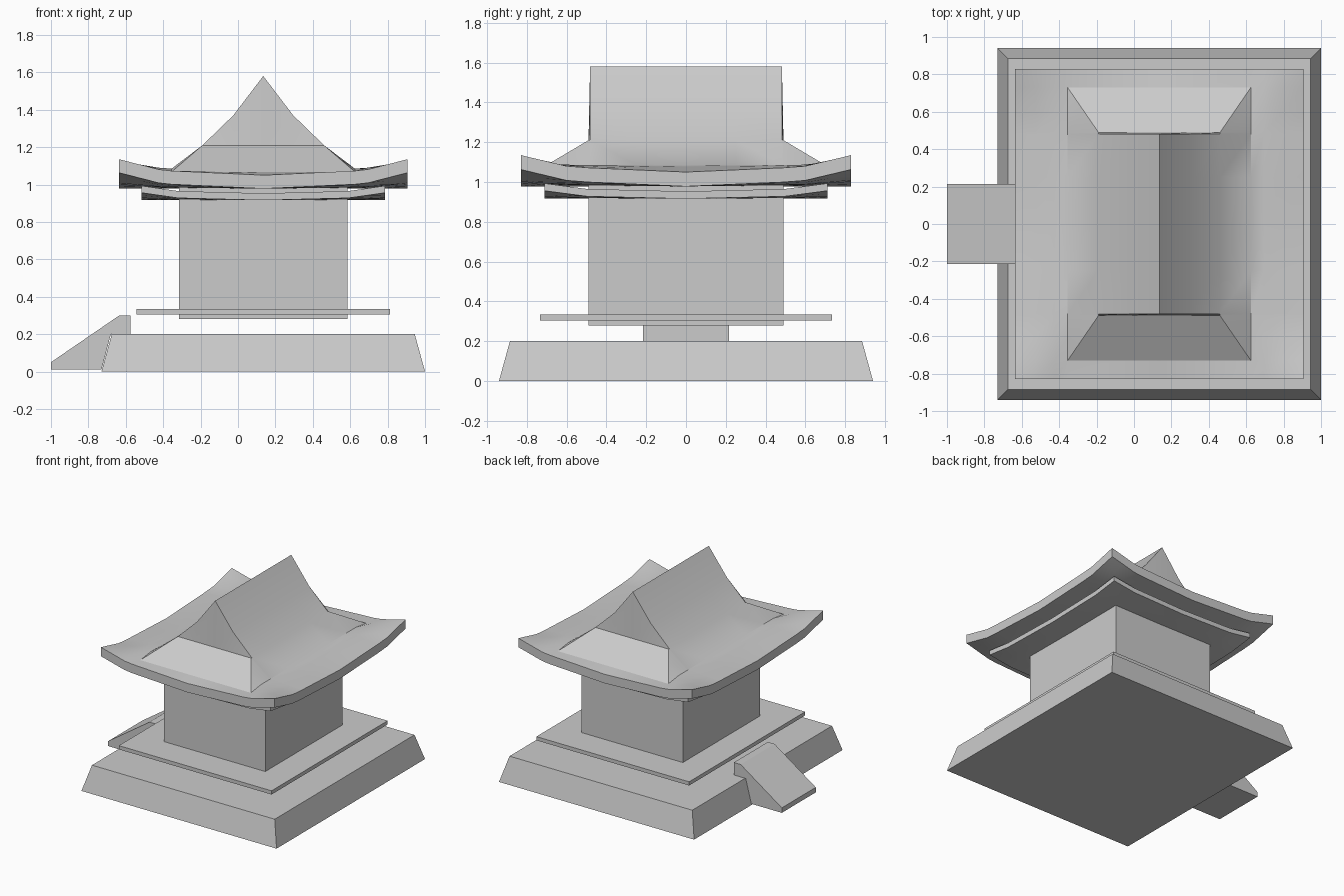
import bpy, bmesh, math

if "Cube" in bpy.data.objects:
    bpy.data.objects.remove(bpy.data.objects["Cube"])

CX = 0.135  # centre of the building

stone = bpy.data.materials.new("plain_grey")
stone.use_nodes = True
GREY = (0.6, 0.6, 0.6, 1)
stone.diffuse_color = GREY
stone.node_tree.nodes["Principled BSDF"].inputs["Base Color"].default_value = GREY


def finish(name, bm, angle=None):
    bmesh.ops.remove_doubles(bm, verts=bm.verts, dist=0.0005)
    bmesh.ops.recalc_face_normals(bm, faces=bm.faces)
    mesh = bpy.data.meshes.new(name)
    bm.to_mesh(mesh)
    bm.free()
    mesh.materials.append(stone)
    ob = bpy.data.objects.new(name, mesh)
    bpy.context.collection.objects.link(ob)
    if angle:
        bpy.ops.object.select_all(action='DESELECT')
        ob.select_set(True)
        bpy.context.view_layer.objects.active = ob
        bpy.ops.object.shade_smooth_by_angle(angle=math.radians(angle))
    return ob


def block(name, hx, hy, z0, z1, inset=0.0):
    """Box around the building axis, optionally narrower at the top."""
    bm = bmesh.new()
    bmesh.ops.create_cube(bm, size=2)
    for v in bm.verts:
        top = v.co.z > 0
        d = inset if top else 0
        v.co = (CX + v.co.x * (hx - d), v.co.y * (hy - d), z1 if top else z0)
    return finish(name, bm)


def interp(points, t):
    for (a, za), (b, zb) in zip(points, points[1:]):
        if t <= b:
            return za + (zb - za) * (t - a) / (b - a)
    return points[-1][1]


def lift(u, v):
    """Upturn of the eaves: none at mid edge, full at the corners."""
    sag = [(0, 0), (0.7, 0.3), (1, 1)]
    return interp(sag, abs(u)) * interp(sag, abs(v))


def slab(name, rows, bottom, sharp=None):
    """Closed shell from rows of top points and a matching underside."""
    bm = bmesh.new()
    top = [[bm.verts.new(p) for p in r] for r in rows]
    low = [[bm.verts.new((x, y, bottom(x, y))) for x, y, z in r] for r in rows]
    n, m = len(rows), len(rows[0])
    for g in (top, low):
        for i in range(n - 1):
            for j in range(m - 1):
                bm.faces.new((g[i][j], g[i][j + 1], g[i + 1][j + 1], g[i + 1][j]))
    rim = ([(0, j) for j in range(m)] + [(i, m - 1) for i in range(1, n)]
           + [(n - 1, j) for j in range(m - 2, -1, -1)] + [(i, 0) for i in range(n - 2, 0, -1)])
    for (a, b), (c, d) in zip(rim, rim[1:] + rim[:1]):
        bm.faces.new((top[a][b], top[c][d], low[c][d], low[a][b]))
    if sharp:
        for e in bm.edges:
            e.smooth = not all(sharp(v.co) for v in e.verts)
    return finish(name, bm, 34)


def mirrored(half):
    return [-t for t in reversed(half) if t] + half


# Stepped base, floor and body
block("base_platform", 0.865, 0.94, 0.0, 0.2, 0.055)
block("floor_slab", 0.677, 0.735, 0.305, 0.335)
block("building_body", 0.45, 0.49, 0.28, 1.0)

# Entrance ramp
bm = bmesh.new()
profile = [(-1, 0.01), (-1, 0.05), (-0.635, 0.3), (-0.575, 0.3),
           (-0.575, 0.2), (-0.68, 0.2), (-0.73, 0.01)]
side = bm.faces.new([bm.verts.new((x, -0.215, z)) for x, z in profile])
ext = bmesh.ops.extrude_face_region(bm, geom=[side])
for v in ext["geom"]:
    if isinstance(v, bmesh.types.BMVert):
        v.co.y = 0.215
finish("entrance_ramp", bm)

# Lower eave slab
LX, LY = 0.65, 0.71


def lower_eave(x, y):
    return 0.916 + 0.04 * lift((x - CX) / LX, y / LY)


grid = mirrored([0, 0.35, 0.7, 0.85, 1])
slab("lower_eave",
     [[(CX + u * LX, v * LY, lower_eave(CX + u * LX, v * LY) + 0.037) for u in grid] for v in grid],
     lower_eave)

# Hip and gable roof: the gable stands between the hip top and the ridge end
RX, RY = 0.77, 0.83
HIP_Y, GABLE_Y, HIP_X, GABLE_X, GABLE_Z = 0.73, 0.49, 0.49, 0.325, 1.21
RIDGE_Y = 0.482
SLOPE = [(0, 1.58), (0.16, 1.37), (GABLE_X, GABLE_Z), (HIP_X, 1.085), (RX, 1.05)]


def eave(x, y):
    return 1.05 + 0.085 * lift((x - CX) / RX, y / RY)


def roof_point(dx, y):
    ay, side_x = abs(y), abs(dx)
    t = min(max((ay - GABLE_Y) / (HIP_Y - GABLE_Y), 0), 1)
    if side_x <= GABLE_X:  # the hip widens towards the eave
        side_x *= 1 + t * (HIP_X / GABLE_X - 1)
    x = CX + math.copysign(side_x, dx)
    z = interp(SLOPE, side_x)
    if ay >= GABLE_Y:
        z = min(z, GABLE_Z + t * (1.068 - GABLE_Z))
    if ay > HIP_Y:
        z = 1.05
    extra = eave(x, y) - 1.05
    if side_x < HIP_X - 0.001 and ay <= HIP_Y:
        extra = 0
    return (x, y, max(z, 1.05 + extra) if side_x <= HIP_X else z + extra)


columns = mirrored([0, 0.16, GABLE_X, HIP_X, 0.56, 0.66, RX])
levels = mirrored([0, 0.25, RIDGE_Y, GABLE_Y, 0.6, HIP_Y, RY])
slab("curved_roof",
     [[roof_point(dx, y) for dx in columns] for y in levels],
     lambda x, y: eave(x, y) - 0.072,
     lambda c: abs(abs(c.y) - HIP_Y) < 0.001 and abs(c.x - CX) < HIP_X + 0.01)
